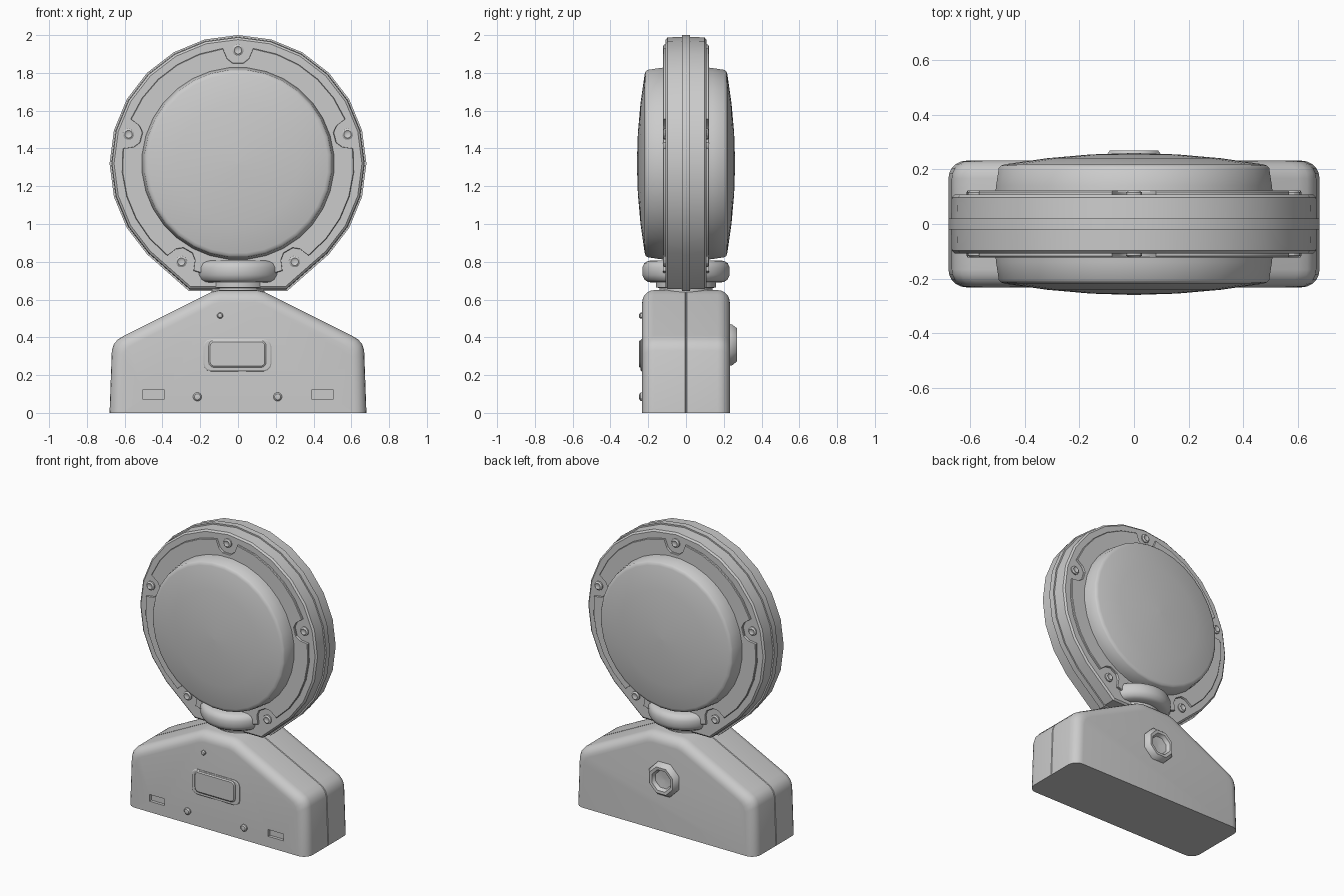
import bpy, bmesh
from math import sin, cos, pi, radians
from mathutils import Vector

cube = bpy.data.objects.get("Cube")
if cube:
    bpy.data.objects.remove(cube, do_unlink=True)

grey = bpy.data.materials.new("light grey plastic")
grey.use_nodes = True
grey.diffuse_color = (0.6, 0.6, 0.6, 1)
grey.node_tree.nodes["Principled BSDF"].inputs["Base Color"].default_value = (0.6, 0.6, 0.6, 1)

HEAD_Z = 1.32          # centre of the lamp head
HALF = 0.232           # half depth of the base


def loft(name, rings, angle=30):
    """Skin a list of equal-length closed rings and cap both ends."""
    bm = bmesh.new()
    loops = [[bm.verts.new(p) for p in ring] for ring in rings]
    n = len(loops[0])
    for a, b in zip(loops, loops[1:]):
        for i in range(n):
            j = (i + 1) % n
            bm.faces.new((a[i], a[j], b[j], b[i]))
    bm.faces.new(loops[0])
    bm.faces.new(loops[-1])
    bmesh.ops.recalc_face_normals(bm, faces=bm.faces)
    mesh = bpy.data.meshes.new(name)
    bm.to_mesh(mesh)
    bm.free()
    mesh.materials.append(grey)
    ob = bpy.data.objects.new(name, mesh)
    bpy.context.collection.objects.link(ob)
    bpy.ops.object.select_all(action='DESELECT')
    bpy.context.view_layer.objects.active = ob
    ob.select_set(True)
    bpy.ops.object.shade_smooth_by_angle(angle=radians(angle))
    return ob


def lathe(name, profile, centre, axis, segs=24, angle=30):
    """Revolve (radius, distance along axis) pairs around the axis."""
    axis = Vector(axis)
    u = Vector((1, 0, 0))
    v = axis.cross(u)
    turns = [2 * pi * (i + 0.5) / segs for i in range(segs)]
    return loft(name, [[Vector(centre) + axis * d + r * (u * cos(t) + v * sin(t))
                        for t in turns] for r, d in profile], angle)


def plate(name, outline, layers, angle=30):
    """Stack a flat (x, z) outline at (y, scale) layers about the head centre."""
    return loft(name, [[(x * s, y, HEAD_Z + z * s) for x, z in outline]
                       for y, s in layers], angle)


def rounded_box(name, x, z, w, h, r, layers):
    """Rounded rectangle facing the front, at (y, inset) layers."""
    rings = []
    for y, d in layers:
        ring = []
        for k in range(4):
            sx, sz = ((1, 1), (-1, 1), (-1, -1), (1, -1))[k]
            for i in range(4):
                t = pi / 2 * (k + i / 3)
                ring.append((x + sx * (w / 2 - r) + (r - d) * cos(t), y,
                             z + sz * (h / 2 - r) + (r - d) * sin(t)))
        rings.append(ring)
    return loft(name, rings)


# Base housing with rounded front and back edges and a centre seam
half = [(0.68, 0), (0.668, 0.33), (0.657, 0.365), (0.635, 0.39), (0.60, 0.41),
        (0.17, 0.625), (0.14, 0.64), (0.10, 0.65)]
outline = half + [(-x, z) for x, z in reversed(half)]
R = 0.065
side = [(HALF - R + R * sin(t), R * (1 - cos(t)))
        for t in [pi / 2 * i / 5 for i in range(6)]]
stations = [(-y, d) for y, d in reversed(side)]
stations += [(-0.004, 0), (0, 0.004), (0.004, 0)] + side
base = loft("base_housing", [[(x * (0.68 - d) / 0.68, y, z * (0.65 - d) / 0.65)
                              for x, z in outline] for y, d in stations], 35)

# Slots cut into the front of the base
for sx in (-1, 1):
    bpy.ops.mesh.primitive_cube_add(size=1, location=(sx * 0.447, -HALF, 0.097))
    cutter = bpy.context.object
    cutter.scale = (0.115, 0.04, 0.046)
    cutter.hide_render = True
    cut = base.modifiers.new("slot", 'BOOLEAN')
    cut.operation = 'DIFFERENCE'
    cut.object = cutter
    bpy.context.view_layer.objects.active = base
    bpy.ops.object.modifier_apply(modifier=cut.name)
    bpy.data.objects.remove(cutter, do_unlink=True)

# Switch cover on the front
rounded_box("switch_surround", -0.003, 0.305, 0.36, 0.17, 0.04,
            [(-HALF + 0.01, 0), (-HALF - 0.004, 0), (-HALF - 0.008, 0.006)])
rounded_box("switch_cover", -0.003, 0.312, 0.305, 0.145, 0.03,
            [(-HALF, 0), (-HALF - 0.012, 0), (-HALF - 0.018, 0.008)])

# Small round studs on the front
for name, x, z, r in (("right_stud", -0.215, 0.085, 0.023),
                      ("left_stud", 0.21, 0.085, 0.023),
                      ("indicator_stud", -0.095, 0.515, 0.016)):
    lathe(name, [(r, -0.01), (r, 0.008), (r * 0.7, 0.015), (r * 0.2, 0.017)],
          (x, -HALF, z), (0, -1, 0), 12)

# Eight-sided knob with a hollow middle on the back
lathe("back_knob", [(0.12, -0.01), (0.117, 0.012), (0.095, 0.038), (0.075, 0.036),
                    (0.062, 0.012), (0.01, 0.006)], (0, HALF, 0.36), (0, 1, 0), 8, 50)

# Neck and swivel collar
lathe("neck", [(0.14, 0.62), (0.14, 0.66), (0.16, 0.665), (0.16, 0.72)],
      (0, 0, 0), (0, 0, 1), 32)
lathe("swivel_collar", [(0.16, 0.69), (0.2, 0.692), (0.22, 0.705), (0.232, 0.73),
                        (0.232, 0.77), (0.222, 0.793), (0.2, 0.805), (0.16, 0.808)],
      (0, 0, 0), (0, 0, 1), 32, 40)

# Head rim with a flat foot and a centre flange
rim = [(0.68 * cos(radians(a)), 0.68 * sin(radians(a))) for a in range(-45, 226, 15)]
rim += [(-0.26, -0.675), (0.26, -0.675)]
front = [(-0.108, 0.965), (-0.098, 0.982), (-0.02, 0.986), (-0.02, 1)]
plate("head_rim", rim, front + [(-y, s) for y, s in reversed(front)], 25)

# Inner face plate, notched around each screw
screws = [-60, 15, 90, 165, 240]
notch = [(-7.5, 0.615), (-6, 0.56), (-3, 0.533), (3, 0.533), (6, 0.56), (7.5, 0.615)]
polar = []
for i, a in enumerate(screws):
    polar += [(a + da, r) for da, r in notch]
    gap = (screws[(i + 1) % 5] - a) % 360 - 15
    steps = round(gap / 12)
    polar += [(a + 7.5 + gap * k / steps, 0.615) for k in range(1, steps)]
face = [(r * cos(radians(a)), r * sin(radians(a))) for a, r in polar]
plate("face_plate", face, [(-0.122, 0.994), (-0.118, 1), (0.118, 1), (0.122, 0.994)])

# Lenses and head screws on both sides
for label, s in (("front", -1), ("back", 1)):
    lathe(label + "_lens", [(0.512, 0.1), (0.508, 0.14), (0.498, 0.205), (0.49, 0.214),
                            (0.475, 0.219), (0.32, 0.241), (0.16, 0.255), (0.004, 0.26)],
          (0, 0, HEAD_Z), (0, s, 0), 32, 40)
    for n, a in enumerate(screws):
        spot = (0.6 * cos(radians(a)), 0, HEAD_Z + 0.6 * sin(radians(a)))
        lathe(f"{label}_screw_{n + 1}", [(0.03, 0.09), (0.03, 0.116), (0.02, 0.123),
                                         (0.014, 0.119), (0.004, 0.118)],
              spot, (0, s, 0), 12)
